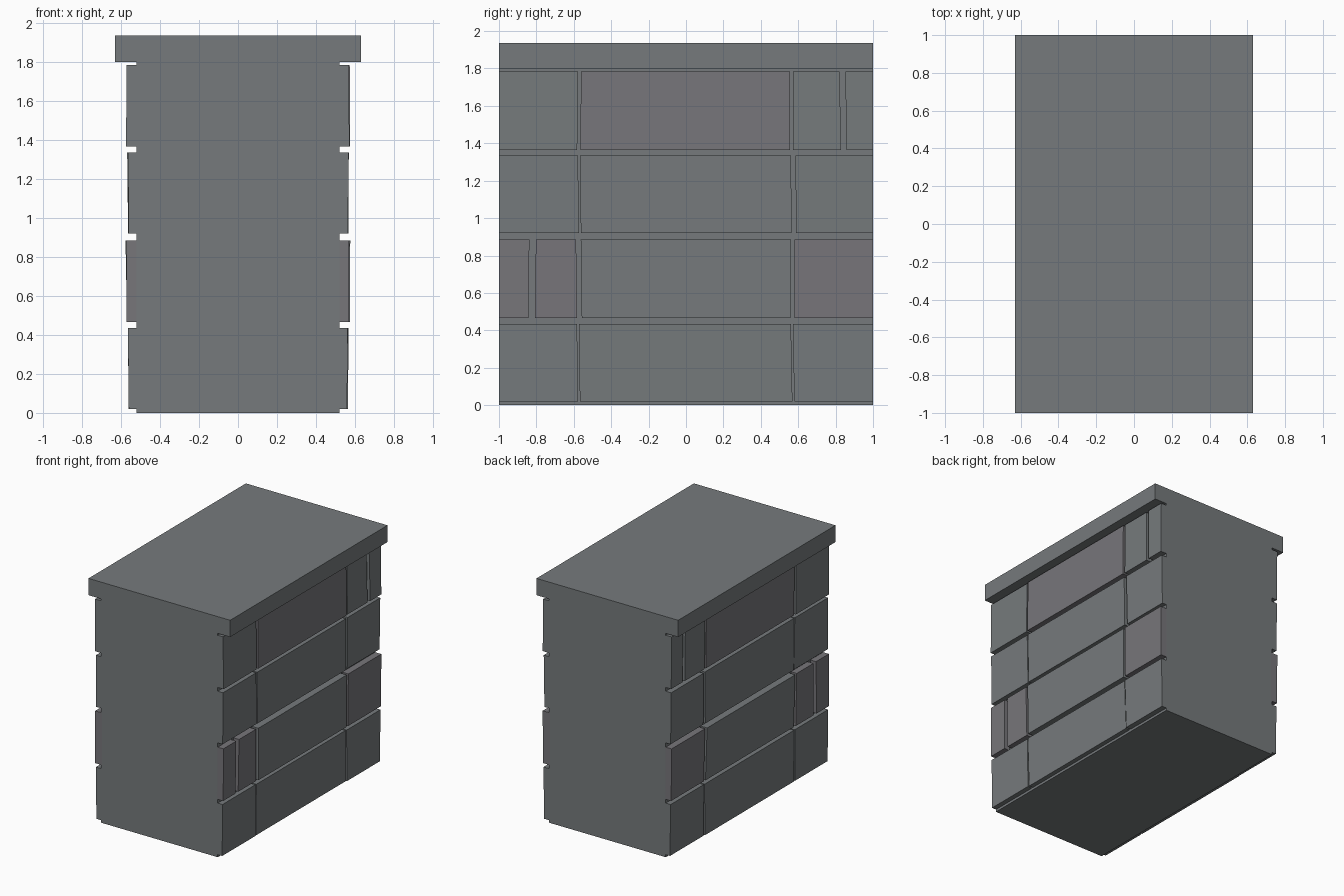
import bpy
import bmesh
import random

random.seed(4)

cube = bpy.data.objects.get("Cube")
if cube:
    bpy.data.objects.remove(cube, do_unlink=True)


def material(name, rgb):
    mat = bpy.data.materials.new(name)
    mat.use_nodes = True
    colour = (*rgb, 1)
    mat.diffuse_color = colour
    mat.node_tree.nodes["Principled BSDF"].inputs["Base Color"].default_value = colour
    return mat


stone = material("grey stone", (0.18, 0.195, 0.202))
warm_stone = material("warm grey stone", (0.185, 0.18, 0.195))


def block(name, x, y_low, y_high, z, mat):
    """Six-sided block; x pairs and y pairs are given at the bottom and the top."""
    bm = bmesh.new()
    rings = []
    for i in range(2):
        corners = [(x[i][0], y_low[i]), (x[i][1], y_low[i]),
                   (x[i][1], y_high[i]), (x[i][0], y_high[i])]
        rings.append([bm.verts.new((cx, cy, z[i])) for cx, cy in corners])
    bottom, top = rings
    bm.faces.new(bottom)
    bm.faces.new(top)
    for i in range(4):
        j = (i + 1) % 4
        bm.faces.new((bottom[i], bottom[j], top[j], top[i]))
    bmesh.ops.recalc_face_normals(bm, faces=bm.faces)
    mesh = bpy.data.meshes.new(name)
    bm.to_mesh(mesh)
    bm.free()
    mesh.materials.append(mat)
    obj = bpy.data.objects.new(name, mesh)
    bpy.context.collection.objects.link(obj)
    return obj


def box(name, half_x, z, mat):
    return block(name, [(-half_x, half_x)] * 2, (-1, -1), (1, 1), z, mat)


# Solid core and the overhanging cap slab
box("wall_core", 0.52, (0, 1.8), stone)
box("cap_slab", 0.63, (1.8, 1.935), stone)

# Courses: height range, depth at bottom and top, joints (start, end), warm bricks
courses = [
    ((0.02, 0.435), (0.56, 0.565), [(-0.58, -0.57), (0.565, 0.575)], ()),
    ((0.465, 0.885), (0.57, 0.573), [(-0.84, -0.805), (-0.585, -0.56), (0.56, 0.58)], (0, 1, 3)),
    ((0.92, 1.335), (0.563, 0.565), [(-0.575, -0.565), (0.563, 0.587)], ()),
    ((1.365, 1.785), (0.572, 0.57), [(-0.58, -0.563), (0.557, 0.573), (0.825, 0.855)], (1,)),
]

# Slightly uneven bricks on both long sides
for side, label in ((1, "left"), (-1, "right")):
    for row, (z, depth, joints, warm) in enumerate(courses):
        lean = [random.uniform(-0.005, 0.005) for _ in joints]
        starts = [(-1, -1)] + [(j[1] - s, j[1] + s) for j, s in zip(joints, lean)]
        ends = [(j[0] - s, j[0] + s) for j, s in zip(joints, lean)] + [(1, 1)]
        for i, (low, high) in enumerate(zip(starts, ends)):
            x = []
            for d in depth:
                outer = d + random.uniform(-0.004, 0.004)
                x.append((side * 0.51, side * outer))
            block(f"{label}_brick_{row + 1}_{i + 1}", x, low, high, z,
                  warm_stone if i in warm else stone)
